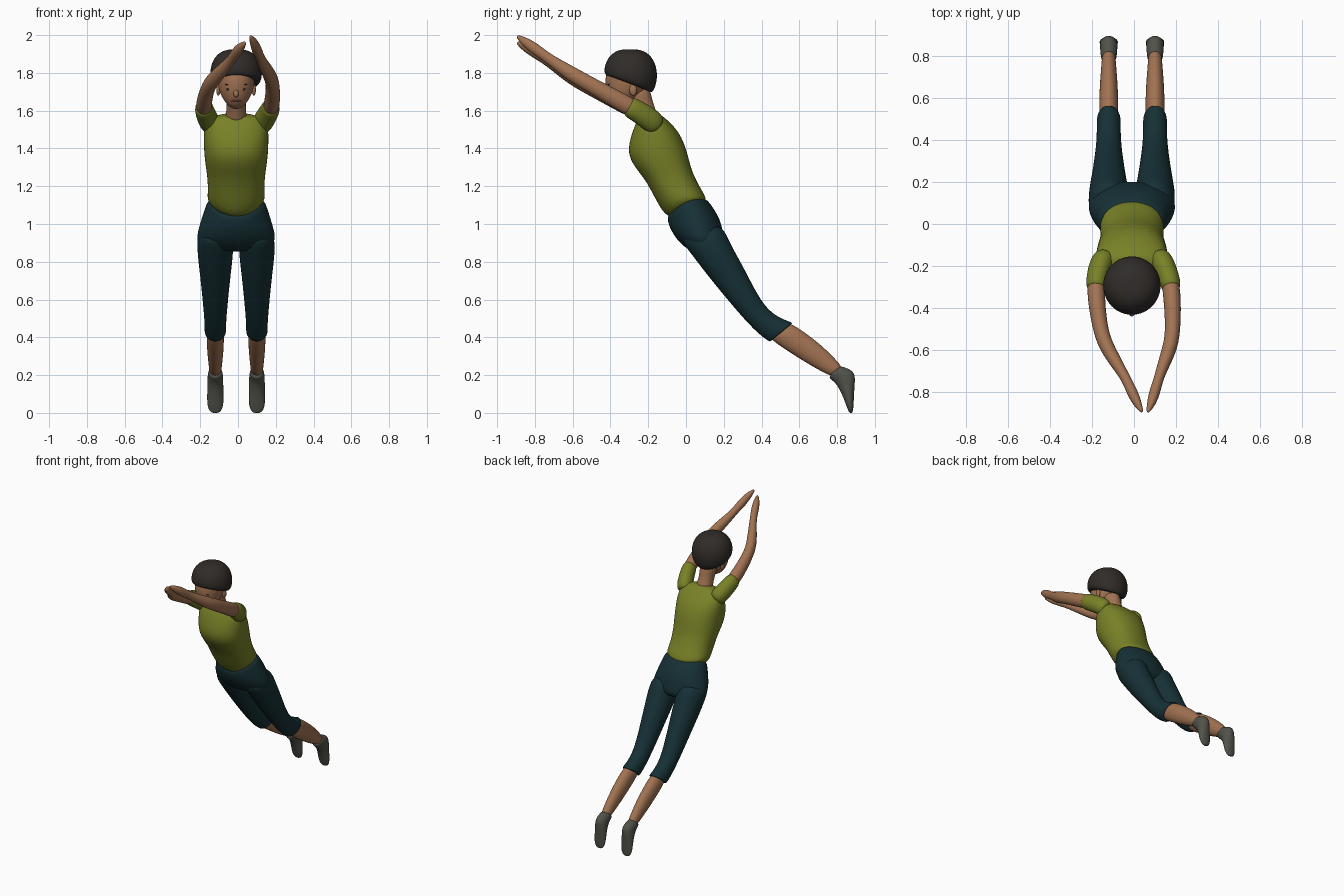
import bpy, bmesh, math
from mathutils import Vector

CX = -0.01  # body centre line
N = 16


def mat(name, rgb):
    m = bpy.data.materials.new(name)
    m.diffuse_color = (*rgb, 1)
    return m


SKIN = mat("skin", (0.36, 0.17, 0.085))
SHIRT = mat("shirt_green", (0.19, 0.22, 0.02))
NAVY = mat("trouser_navy", (0.008, 0.03, 0.036))
HAIR = mat("hair_dark", (0.03, 0.025, 0.022))
SOCK = mat("shoe_grey", (0.085, 0.085, 0.07))
DARK = mat("eye_dark", (0.02, 0.012, 0.01))
LIP = mat("lip", (0.25, 0.09, 0.06))


def loft(name, rings, material):
    """Skin a list of point rings, cap the ends and smooth."""
    bm = bmesh.new()
    loops = [[bm.verts.new(p) for p in r] for r in rings]
    for a, b in zip(loops, loops[1:]):
        for i in range(N):
            j = (i + 1) % N
            bm.faces.new((a[i], a[j], b[j], b[i]))
    for loop in (loops[0], loops[-1]):
        c = bm.verts.new(sum((v.co for v in loop), Vector()) / N)
        for i in range(N):
            bm.faces.new((loop[i], loop[(i + 1) % N], c))
    bmesh.ops.recalc_face_normals(bm, faces=bm.faces)
    me = bpy.data.meshes.new(name)
    bm.to_mesh(me)
    bm.free()
    for p in me.polygons:
        p.use_smooth = True
    me.materials.append(material)
    ob = bpy.data.objects.new(name, me)
    bpy.context.collection.objects.link(ob)
    ob.modifiers.new("smooth", 'SUBSURF').levels = 2
    ob.modifiers["smooth"].render_levels = 2
    return ob


def section(fy, fz, by, bz, hw, cx=0.0, power=1.0, lift=0.0):
    """Ring through a front and a back point, with a half width in x."""
    f, b = Vector((0, fy, fz)), Vector((0, by, bz))
    mid, v = (f + b) / 2, (f - b) / 2 * 1.02
    pts = []
    for i in range(N):
        a = 2 * math.pi * i / N
        c, s = math.cos(a), math.sin(a)
        c, s = (math.copysign(abs(t) ** power, t) for t in (c, s))
        p = mid + v * s
        pts.append(Vector((CX + cx + hw * 1.02 * c, p.y, p.z + lift * c * c)))
    return pts


def profile(name, rows, material, cx=0.0, power=1.0):
    return loft(name, [section(*r[:5], cx=cx + (r[5] if len(r) > 5 else 0), power=power) for r in rows], material)


def tube(name, path, material, tall=1.15):
    """Round limb along (x, y, z, radius) points."""
    rings = []
    P = [Vector(p[:3]) for p in path]
    for i, p in enumerate(P):
        t = (P[min(i + 1, len(P) - 1)] - P[max(i - 1, 0)]).normalized()
        u = t.cross(Vector((0, 0, 1))).normalized()
        w = u.cross(t)
        r = path[i][3]
        rings.append([p + u * r * math.cos(2 * math.pi * k / N) + w * r * tall * math.sin(2 * math.pi * k / N)
                      for k in range(N)])
    return loft(name, rings, material)


def ball(name, loc, scale, material, rot=(0, 0, 0)):
    bpy.ops.mesh.primitive_uv_sphere_add(segments=16, ring_count=10, radius=1, location=loc, rotation=rot)
    ob = bpy.context.object
    ob.name = name
    ob.scale = scale
    ob.data.materials.append(material)
    bpy.ops.object.shade_smooth()


# Shirt, from the curved hem to the collar
hem = section(-0.097, 1.01, 0.128, 1.107, 0.158, lift=0.05)
torso = [(-0.165, 1.14, 0.075, 1.19, 0.148), (-0.215, 1.235, 0.035, 1.27, 0.152),
         (-0.275, 1.305, 0.018, 1.33, 0.163), (-0.309, 1.375, 0.0, 1.4, 0.17),
         (-0.295, 1.455, -0.03, 1.475, 0.172), (-0.27, 1.525, -0.08, 1.535, 0.168),
         (-0.25, 1.56, -0.125, 1.572, 0.14), (-0.245, 1.568, -0.155, 1.592, 0.07)]
loft("shirt", [hem] + [section(*r, power=0.88) for r in torso], SHIRT)

# Trouser seat
seat = [(-0.08, 0.965, 0.178, 1.035, 0.192), (-0.04, 0.905, 0.195, 0.965, 0.21),
        (0.01, 0.865, 0.205, 0.925, 0.2), (0.05, 0.85, 0.19, 0.89, 0.14)]
loft("trouser_seat", [section(-0.1, 1.05, 0.1, 1.14, 0.145, lift=0.03), hem] + [section(*r) for r in seat], NAVY)

# Legs and feet
leg = [(-0.04, 0.93, 0.185, 1.0, 0.09, -0.005), (0.025, 0.845, 0.222, 0.925, 0.097), (0.09, 0.76, 0.262, 0.845, 0.09),
       (0.153, 0.68, 0.308, 0.765, 0.08), (0.286, 0.52, 0.395, 0.59, 0.063),
       (0.385, 0.415, 0.47, 0.512, 0.056), (0.444, 0.376, 0.566, 0.477, 0.058),
       (0.446, 0.378, 0.564, 0.475, 0.05)]
calf = [(0.43, 0.4, 0.53, 0.49, 0.045), (0.52, 0.34, 0.625, 0.43, 0.046), (0.62, 0.275, 0.725, 0.352, 0.042),
        (0.73, 0.212, 0.795, 0.28, 0.034), (0.78, 0.19, 0.83, 0.24, 0.032)]
shoe = [(0.757, 0.19, 0.803, 0.25, 0.034), (0.765, 0.18, 0.83, 0.245, 0.038), (0.785, 0.163, 0.89, 0.222, 0.041),
        (0.805, 0.14, 0.896, 0.18, 0.042), (0.83, 0.09, 0.89, 0.115, 0.043),
        (0.848, 0.04, 0.888, 0.05, 0.044), (0.86, 0.01, 0.884, 0.01, 0.032), (0.866, 0.0, 0.88, 0.0, 0.015)]
for side, s in (("left", 1), ("right", -1)):
    profile(side + "_trouser_leg", leg, NAVY, s * 0.11)
    profile(side + "_calf", calf, SKIN, s * 0.11)
    profile(side + "_shoe", shoe, SOCK, s * 0.11)

# Arms: path positions differ slightly on the two sides
RADII = (0.06, 0.044, 0.042, 0.036, 0.036, 0.027, 0.023, 0.027, 0.022, 0.008)
YS = (-0.19, -0.27, -0.36, -0.52, -0.6, -0.69, -0.745, -0.8, -0.85, -0.893)
ARMS = {"left": ((0.14, 0.172, 0.183, 0.186, 0.167, 0.132, 0.114, 0.098, 0.083, 0.066),
                 (1.555, 1.605, 1.655, 1.745, 1.79, 1.85, 1.888, 1.928, 1.963, 1.994)),
        "right": ((-0.16, -0.18, -0.18, -0.158, -0.122, -0.065, -0.033, -0.008, 0.015, 0.038),
                  (1.555, 1.605, 1.65, 1.73, 1.775, 1.835, 1.872, 1.91, 1.937, 1.96))}
for side, (xs, zs) in ARMS.items():
    path = list(zip(xs, YS, zs, RADII))
    tube(side + "_arm", path[1:], SKIN)
    (x0, y0, z0, _), (x1, y1, z1, _), (x2, y2, z2, _) = path[:3]
    t = 0.45
    end = (x1 + (x2 - x1) * t, y1 + (y2 - y1) * t, z1 + (z2 - z1) * t)
    tube(side + "_sleeve", [(x0 * 0.85, y0 + 0.04, z0 - 0.04, 0.05), (x0, y0, z0, 0.056),
                            (x1, y1, z1, 0.05), (*end, 0.048), (*end, 0.042)], SHIRT)
    # thumb on the inner side of the hand
    s = -1 if side == "left" else 1
    hx, hz = xs[6], zs[6]
    tube(side + "_thumb", [(hx, -0.745, hz, 0.012), (hx + s * 0.024, -0.775, hz + 0.012, 0.011),
                           (hx + s * 0.032, -0.805, hz + 0.03, 0.009), (hx + s * 0.034, -0.815, hz + 0.036, 0.004)], SKIN)

# Neck and head
profile("neck", [(-0.25, 1.53, -0.14, 1.56, 0.06), (-0.265, 1.575, -0.162, 1.605, 0.052),
                 (-0.3, 1.64, -0.18, 1.66, 0.05), (-0.33, 1.7, -0.19, 1.72, 0.06)], SKIN)
profile("head", [(-0.34, 1.608, -0.31, 1.615, 0.018), (-0.372, 1.618, -0.3, 1.635, 0.042),
                 (-0.4, 1.65, -0.26, 1.665, 0.067), (-0.418, 1.69, -0.22, 1.7, 0.087),
                 (-0.427, 1.74, -0.2, 1.74, 0.097), (-0.427, 1.79, -0.19, 1.79, 0.1),
                 (-0.4, 1.84, -0.2, 1.84, 0.09), (-0.36, 1.87, -0.24, 1.87, 0.05)], SKIN)

# Hair cap, lower at the back
profile("hair", [(-0.37, 1.785, -0.2, 1.705, 0.07), (-0.415, 1.782, -0.178, 1.692, 0.115),
                 (-0.432, 1.795, -0.16, 1.73, 0.135), (-0.433, 1.825, -0.15, 1.785, 0.139),
                 (-0.42, 1.87, -0.16, 1.85, 0.128), (-0.385, 1.91, -0.195, 1.902, 0.095),
                 (-0.34, 1.925, -0.24, 1.923, 0.045)], HAIR)

# Facial features
ball("nose", (CX, -0.425, 1.69), (0.014, 0.014, 0.02), SKIN)
ball("mouth", (CX, -0.397, 1.652), (0.025, 0.009, 0.006), LIP)
for side, s in (("left", 1), ("right", -1)):
    ball(side + "_eye", (CX + s * 0.038, -0.404, 1.713), (0.013, 0.008, 0.008), DARK)
    ball(side + "_brow", (CX + s * 0.04, -0.409, 1.74), (0.02, 0.006, 0.003), HAIR, (0, s * 0.1, 0))
    ball(side + "_ear", (CX + s * 0.094, -0.28, 1.71), (0.011, 0.02, 0.03), SKIN)
